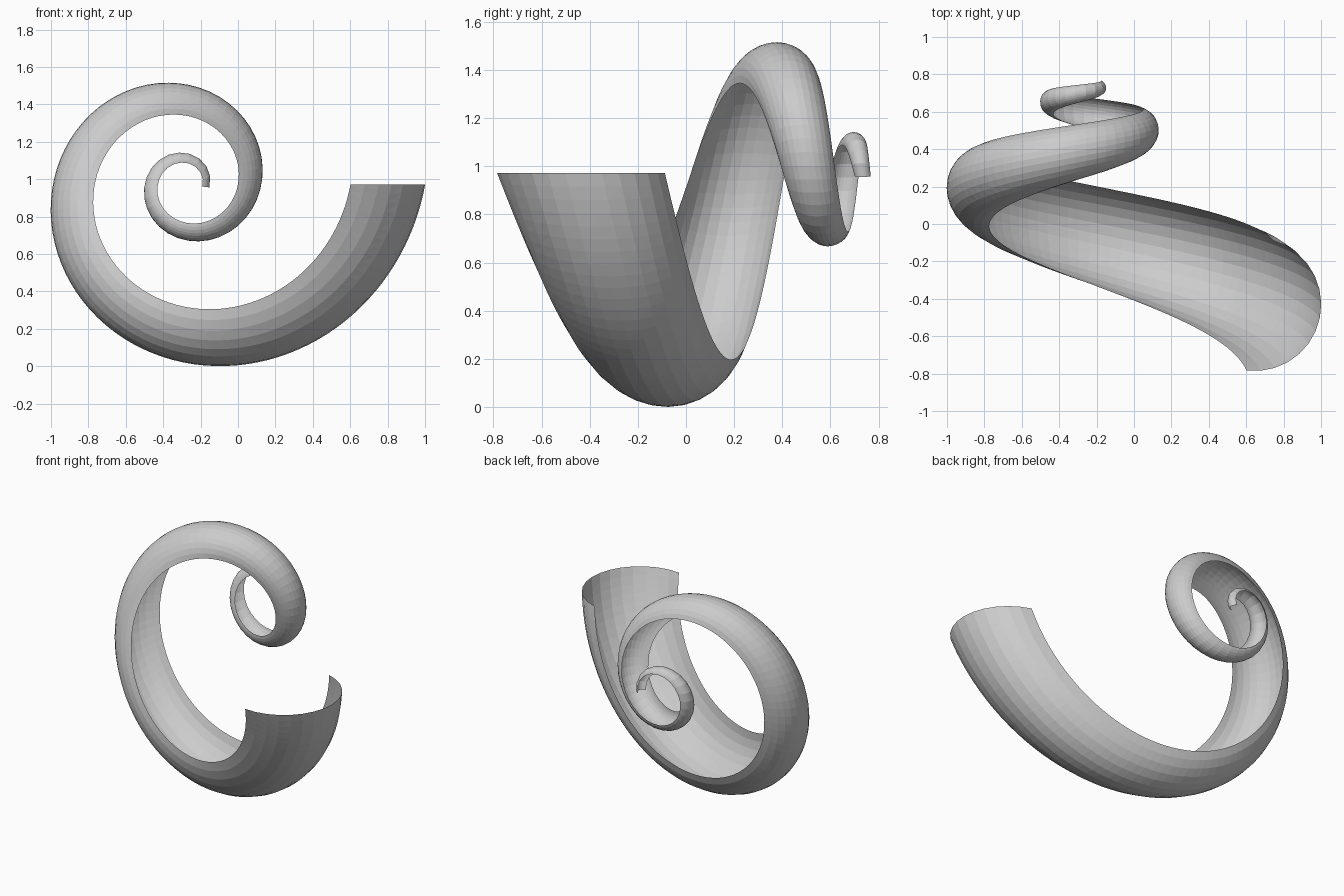
import bpy, bmesh
from math import sin, cos, pi, log, radians

if "Cube" in bpy.data.objects:
    bpy.data.objects.remove(bpy.data.objects["Cube"])

CX, CZ = -0.275, 0.972          # spiral axis
DECAY = log(0.56) / pi          # shrink rate per radian
STEPS, SIDES = 110, 14
S_END = 0.096                   # scale at the tip (about two turns)
HUB, TUBE = 0.92, 0.356         # section centre radius and arc radius
A0, A1 = radians(-97), radians(74)   # open arc of the section


def section(s):
    """Points of the open circular section, scaled by s and turned down the spiral."""
    turn = log(s) / DECAY
    yc = 0.82 - 0.85 * s - 0.40 * s * s
    for j in range(SIDES + 1):
        a = A0 + (A1 - A0) * j / SIDES
        r = s * (HUB + TUBE * cos(a))
        yield (CX + r * cos(turn), yc + s * TUBE * sin(a), CZ - r * sin(turn))


# Spiral shell strip: sections of even spacing, coarser in angle toward the tip
bm = bmesh.new()
rows = []
for i in range(STEPS + 1):
    s = 1 + (S_END - 1) * i / STEPS
    rows.append([bm.verts.new(p) for p in section(s)])
for r0, r1 in zip(rows, rows[1:]):
    for j in range(SIDES):
        bm.faces.new((r0[j], r0[j + 1], r1[j + 1], r1[j]))

# Outer side of the first section faces away from the axis
bm.normal_update()
bm.faces.ensure_lookup_table()
if bm.faces[SIDES // 2].normal.x < 0:
    bmesh.ops.reverse_faces(bm, faces=bm.faces[:])
bmesh.ops.triangulate(bm, faces=bm.faces[:])

mesh = bpy.data.meshes.new("spiral_shell")
bm.to_mesh(mesh)
bm.free()
shell = bpy.data.objects.new("spiral_shell", mesh)
bpy.context.collection.objects.link(shell)
